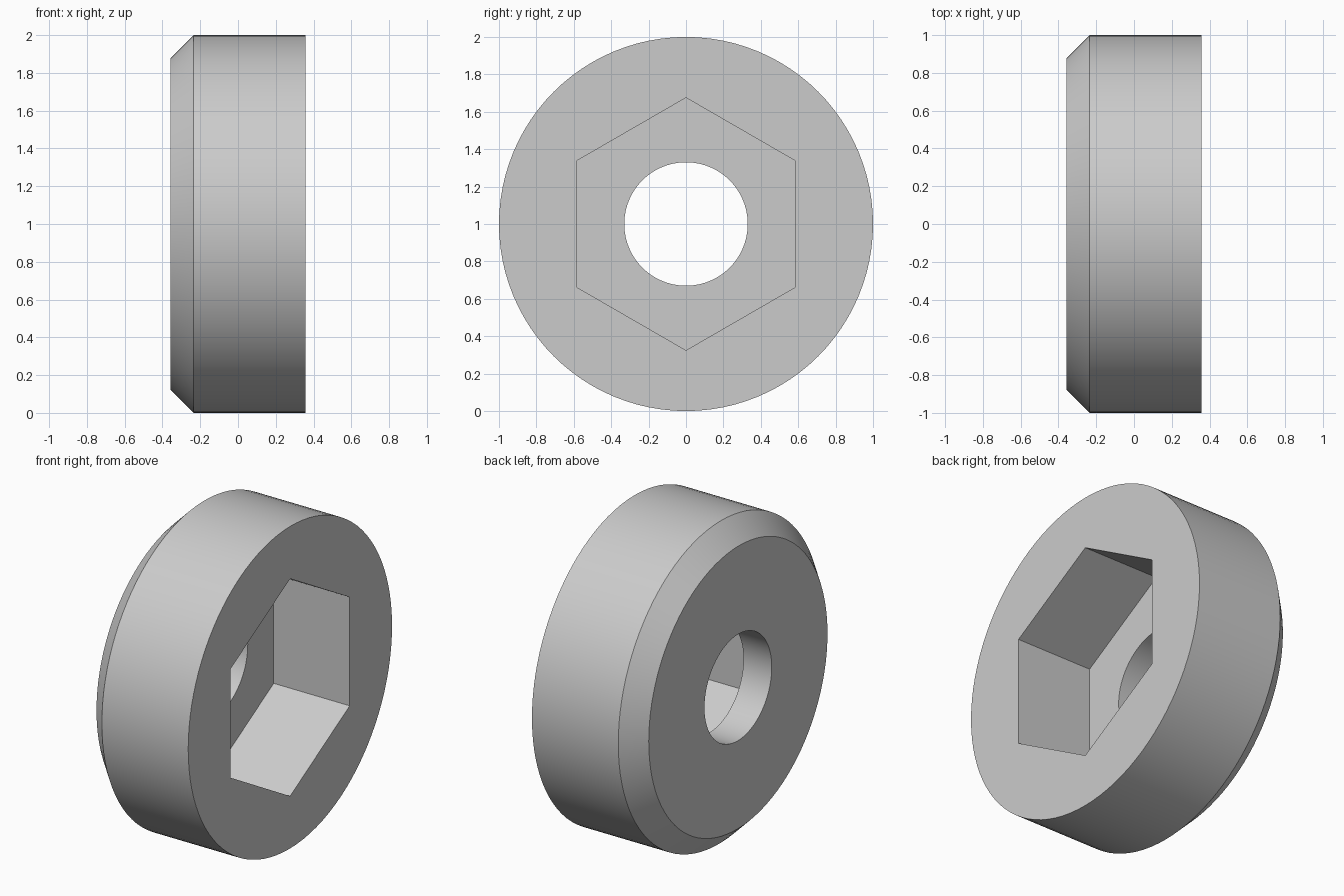
import bpy, bmesh, math

if "Cube" in bpy.data.objects:
    bpy.data.objects.remove(bpy.data.objects["Cube"])

SIDES = 96                      # multiple of 6 so the socket corners land on vertices
HALF = 0.358                    # half the thickness along x
CHAMFER = 0.123
SOCKET_R, HOLE_R = 0.675, 0.33
FLOOR_X = HALF - 0.522          # bottom of the hexagonal socket


def circle(radius):
    return lambda a: radius


def hexagon(corner_radius):
    # polar radius of a hexagon with a corner at angle 0
    apothem = corner_radius * math.cos(math.pi / 6)
    return lambda a: apothem / math.cos(a % (math.pi / 3) - math.pi / 6)


# Closed cross-section: (position along the axis, outline)
sections = [
    (-HALF, circle(HOLE_R)),
    (-HALF, circle(1 - CHAMFER)),
    (-HALF + CHAMFER, circle(1)),
    (HALF, circle(1)),
    (HALF, hexagon(SOCKET_R)),
    (FLOOR_X, hexagon(SOCKET_R)),
    (FLOOR_X, circle(HOLE_R)),
]

bm = bmesh.new()
rings = []
for x, outline in sections:
    ring = []
    for i in range(SIDES):
        a = 2 * math.pi * i / SIDES
        r = outline(a)
        ring.append(bm.verts.new((x, r * math.sin(a), 1 + r * math.cos(a))))
    rings.append(ring)

# Join neighbouring rings, the last one back to the first through the bore
for k, ring in enumerate(rings):
    after = rings[(k + 1) % len(rings)]
    for i in range(SIDES):
        j = (i + 1) % SIDES
        bm.faces.new((ring[i], ring[j], after[j], after[i]))
bmesh.ops.recalc_face_normals(bm, faces=bm.faces)

mesh = bpy.data.meshes.new("socket_collar")
bm.to_mesh(mesh)
bm.free()
collar = bpy.data.objects.new("socket_collar", mesh)
bpy.context.collection.objects.link(collar)

grey = bpy.data.materials.new("plain grey")
grey.diffuse_color = (0.6, 0.6, 0.6, 1)
grey.use_nodes = True
grey.node_tree.nodes["Principled BSDF"].inputs["Base Color"].default_value = grey.diffuse_color
mesh.materials.append(grey)

# Smooth round walls, crisp edges
bpy.context.view_layer.objects.active = collar
collar.select_set(True)
bpy.ops.object.shade_smooth_by_angle(angle=math.radians(30))
